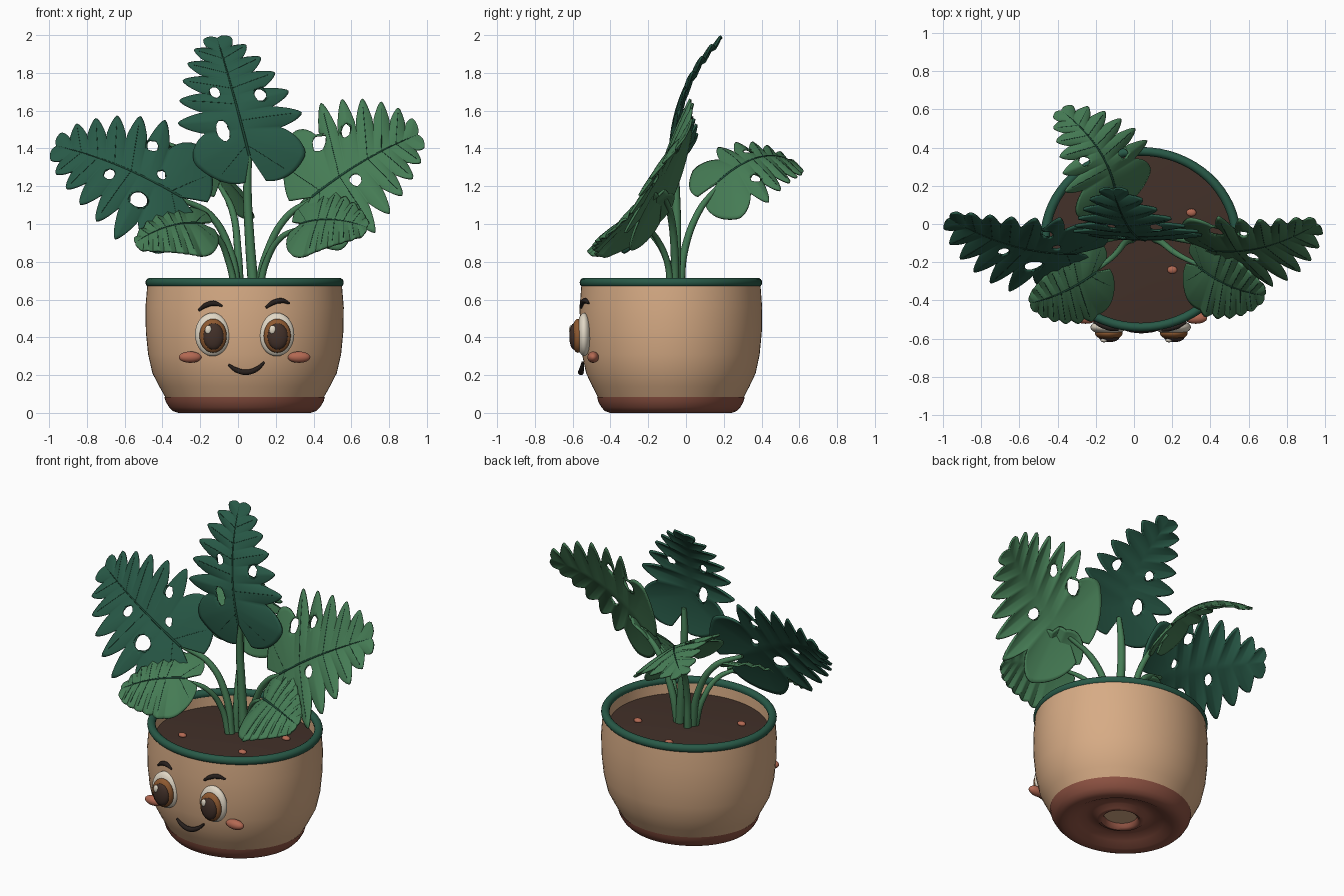
import bpy, bmesh
from math import sin, cos, pi, radians
from mathutils import Vector

if "Cube" in bpy.data.objects:
    bpy.data.objects.remove(bpy.data.objects["Cube"])


def material(name, *rgb):
    m = bpy.data.materials.new(name)
    m.use_nodes = True
    m.diffuse_color = (*rgb, 1)
    bsdf = next(n for n in m.node_tree.nodes if n.type == "BSDF_PRINCIPLED")
    bsdf.inputs["Base Color"].default_value = (*rgb, 1)
    bsdf.inputs["Roughness"].default_value = 0.7
    return m


TAN = material("tan clay", 0.68, 0.41, 0.235)
TERRA = material("terracotta", 0.27, 0.085, 0.055)
CORAL = material("coral", 0.45, 0.14, 0.085)
DEEP = material("deep green", 0.021, 0.1, 0.063)
LEAF = material("leaf green", 0.06, 0.2, 0.09)
VEIN = material("vein green", 0.012, 0.06, 0.035)
SOIL = material("dark brown", 0.055, 0.03, 0.022)
WHITE = material("eye white", 0.75, 0.68, 0.56)
IRIS = material("iris brown", 0.27, 0.1, 0.03)
INK = material("ink", 0.02, 0.014, 0.012)

PX, PY, SQUASH = 0.035, -0.08, 0.92     # pot centre and depth ratio


def finish(bm, name, mat, angle=40):
    mesh = bpy.data.meshes.new(name)
    bm.to_mesh(mesh)
    bm.free()
    ob = bpy.data.objects.new(name, mesh)
    bpy.context.collection.objects.link(ob)
    mesh.materials.append(mat)
    for o in bpy.context.selected_objects:
        o.select_set(False)
    ob.select_set(True)
    bpy.context.view_layer.objects.active = ob
    bpy.ops.object.shade_smooth_by_angle(angle=radians(angle))
    return ob


def lathe(name, profile, mat, steps=64):
    bm = bmesh.new()
    vs = [bm.verts.new((r, 0, z)) for r, z in profile]
    es = [bm.edges.new(p) for p in zip(vs, vs[1:])]
    bmesh.ops.spin(bm, geom=vs + es, axis=(0, 0, 1), cent=(0, 0, 0), angle=2 * pi, steps=steps)
    bmesh.ops.remove_doubles(bm, verts=bm.verts, dist=0.0005)
    for v in bm.verts:
        v.co = (PX + v.co.x, PY + v.co.y * SQUASH, v.co.z)
    bmesh.ops.recalc_face_normals(bm, faces=bm.faces)
    return finish(bm, name, mat, 50)


def ball(name, centre, size, mat):
    bm = bmesh.new()
    bmesh.ops.create_uvsphere(bm, u_segments=32, v_segments=16, radius=1)
    for v in bm.verts:
        v.co = Vector(centre) + Vector([a * b for a, b in zip(v.co, size)])
    return finish(bm, name, mat, 80)


def tubes(name, paths, radius, mat, taper=None):
    """One curve object; each path is a smooth tube, optionally thinned at its ends."""
    cu = bpy.data.curves.new(name, "CURVE")
    cu.dimensions = "3D"
    cu.bevel_depth, cu.bevel_resolution, cu.use_fill_caps = radius, 3, True
    cu.resolution_u = 8
    for path in paths:
        sp = cu.splines.new("BEZIER")
        sp.bezier_points.add(len(path) - 1)
        for i, (bp, p) in enumerate(zip(sp.bezier_points, path)):
            bp.co = p
            bp.handle_left_type = bp.handle_right_type = "AUTO"
            if taper:
                bp.radius = taper[i]
    cu.materials.append(mat)
    ob = bpy.data.objects.new(name, cu)
    bpy.context.collection.objects.link(ob)
    return ob


# Pot, foot with drain hole, rim and soil
lathe("pot_body", [(0.3, 0.085), (0.418, 0.08), (0.452, 0.14), (0.488, 0.21), (0.511, 0.31),
                   (0.523, 0.43), (0.525, 0.56), (0.515, 0.68), (0.48, 0.685), (0.475, 0.6)], TAN)
lathe("pot_foot", [(0.425, 0.085), (0.418, 0.06), (0.4, 0.03), (0.38, 0.01), (0.35, 0), (0.31, 0.005),
                   (0.26, 0.03), (0.21, 0.05), (0.165, 0.05), (0.14, 0.03), (0.12, 0.025),
                   (0.105, 0.035), (0.1, 0.06), (0.1, 0.1)], TERRA)
lathe("drain_plate", [(0, 0.06), (0.105, 0.06), (0.105, 0.08), (0, 0.08)], TAN)
lathe("pot_rim", [(0.5 + 0.025 * cos(a * pi / 8), 0.69 + 0.025 * sin(a * pi / 8)) for a in range(17)], DEEP)
lathe("soil", [(0, 0.635), (0.25, 0.63), (0.48, 0.615)], SOIL)
for x, y in ((-0.02, 0.2), (0.2, -0.24), (-0.22, -0.25), (0.3, 0.06)):
    ball("pebble", (x, y, 0.632), (0.026, 0.02, 0.014), CORAL)


# Face
def on_pot(x, z, lift=0.0, r=0.52):
    return Vector((x, PY - SQUASH * (r * r - (x - PX) ** 2) ** 0.5 - lift, z))


for side, tag in ((-1, "right"), (1, "left")):
    ex = PX + side * 0.17
    ball(tag + "_eye_white", (ex, -0.54, 0.415), (0.093, 0.04, 0.115), WHITE)
    ball(tag + "_iris", (ex + 0.003, -0.572, 0.408), (0.072, 0.035, 0.09), IRIS)
    ball(tag + "_pupil", (ex + 0.005, -0.592, 0.405), (0.054, 0.026, 0.07), SOIL)
    ball(tag + "_eye_glint", (ex - 0.022, -0.608, 0.44), (0.018, 0.011, 0.024), WHITE)
    ball(tag + "_cheek", (PX + side * 0.288, -0.492, 0.295), (0.06, 0.03, 0.03), CORAL)
    bx, bz = PX + side * 0.178, 0.575 + side * 0.007
    brow = [(-0.065, -0.025), (-0.03, 0.0), (0.015, 0.012), (0.06, -0.002)]
    tubes(tag + "_brow", [[on_pot(bx + a, bz + b, 0.01) for a, b in brow]], 0.013, INK, (0.5, 1, 1.1, 0.4))
mouth = [(-0.05, 0.255), (-0.01, 0.228), (0.04, 0.215), (0.095, 0.23), (0.14, 0.268)]
tubes("mouth", [[on_pot(x, z, 0.012, 0.505) for x, z in mouth]], 0.013, INK, (0.5, 1, 1.2, 1, 0.5))


# Leaves: a fan of ribs along a midrib, with notched edges and holes
def make_leaf(name, mat, base, tip, up, down, bend, depth, holes=(), droop=0.04, fingers=6):
    B, Vp, Vm = Vector(base), Vector(up), Vector(down)
    U = Vector(tip) - B
    N = U.cross(Vp - Vm).normalized()
    if N.dot(Vector((0, -1, 1))) < 0:
        N = -N

    def rib(s):
        """Direction, length and notch amount of the rib starting at s."""
        if s < 0.2:
            angle, length = 158 - 64 * s / 0.2, 0.42 + 0.58 * sin(pi / 2 * s / 0.2)
        else:
            k = (s - 0.2) / 0.8
            angle, length = 94 - 40 * k, 0.03 + 0.97 * (1 - k) ** 0.62
        x = (s - 0.2) / 0.8 * fingers
        near = round(x)
        e = max(0, 1 - 2 * abs(x - near)) if 0 <= near < fingers else 0
        return radians(angle), length * (1 - depth * e ** 1.5), e

    def flat(s, t):
        a, r, e = rib(s)
        return s + 0.48 * r * t * cos(a), r * t * sin(a), -0.018 * e * abs(t)

    def place(u, v, ripple, lift=0.0):
        arch = bend * 4 * u * (1 - u)
        return (B + U * u + (Vp if v > 0 else Vm) * abs(v)
                + N * (arch - droop * v * v + ripple + lift))

    rows, cols = 120, 14
    bm = bmesh.new()
    grid, inside = [], set()
    for i in range(rows + 1):
        row = []
        for j in range(-cols, cols + 1):
            u, v, rp = flat(i / rows, abs(j) / cols)
            v = v if j >= 0 else -v
            hit = False
            for hu, hv, ru, rv in holes:
                d = (((u - hu) / ru) ** 2 + ((v - hv) / rv) ** 2) ** 0.5
                if d < 1:                   # pull hole vertices onto the ellipse
                    d = max(d, 0.01)
                    u, v, hit = hu + (u - hu) / d, hv + (v - hv) / d, True
            vert = bm.verts.new(place(u, v, rp))
            if hit:
                inside.add(vert)
            row.append(vert)
        grid.append(row)
    for r0, r1 in zip(grid, grid[1:]):
        for j in range(2 * cols):
            quad = (r0[j], r0[j + 1], r1[j + 1], r1[j])
            if not all(q in inside for q in quad):
                bm.faces.new(quad)
    bmesh.ops.delete(bm, geom=[v for v in bm.verts if not v.link_faces], context="VERTS")
    bmesh.ops.recalc_face_normals(bm, faces=bm.faces)
    ob = finish(bm, name, mat, 60)
    sol = ob.modifiers.new("thickness", "SOLIDIFY")
    sol.thickness, sol.offset = 0.012, 0

    # Veins along the midrib and down the middle of each finger
    mid = [place(k / 10, 0, 0, 0.004) for k in range(10)] + [place(0.98, 0, 0, 0.004)]
    tubes(name + "_midrib", [mid], 0.0075, VEIN, [1 - 0.06 * k for k in range(11)])
    sides = []
    for s in [0.08] + [0.2 + 0.8 * (k + 0.5) / fingers for k in range(fingers - 1)]:
        for sign in (1, -1):
            pts = [flat(s, t * 0.17) for t in range(6)]
            if not any(((u - h[0]) / h[2]) ** 2 + ((sign * v - h[1]) / h[3]) ** 2 < 1
                       for u, v, rp in pts for h in holes):
                sides.append([place(u, sign * v, rp, 0.005) for u, v, rp in pts])
    tubes(name + "_side_veins", sides, 0.002, VEIN)


make_leaf("centre_leaf", DEEP, (0.06, -0.08, 1.36), (-0.11, 0.18, 1.98), (0.34, 0.0, 0.06), (-0.35, 0.0, 0.0),
          0.07, 0.42, [(0.5, -0.27, 0.05, 0.08), (0.45, 0.4, 0.06, 0.09), (0.19, -0.3, 0.085, 0.1)], 0.03)
make_leaf("right_leaf", DEEP, (-0.30, -0.15, 1.14), (-0.96, 0.03, 1.41), (0.09, 0.15, 0.35), (-0.19, -0.25, -0.31),
          0.06, 0.42, [(0.25, -0.32, 0.07, 0.11), (0.18, 0.16, 0.04, 0.07),
                       (0.3, 0.5, 0.05, 0.09), (0.53, -0.16, 0.04, 0.08)])
make_leaf("left_leaf", LEAF, (0.39, -0.13, 1.14), (0.95, 0.0, 1.47), (-0.1, 0.15, 0.43), (0.2, -0.23, -0.29),
          0.06, 0.42, [(0.17, 0.53, 0.07, 0.11), (0.41, 0.46, 0.05, 0.08), (0.36, -0.17, 0.05, 0.09)])
make_leaf("back_leaf", LEAF, (-0.1, 0.17, 1.22), (-0.38, 0.59, 1.31), (0.23, 0.16, -0.17), (-0.22, -0.12, 0.13),
          0.1, 0.42, [(0.3, 0.4, 0.06, 0.1), (0.45, -0.35, 0.06, 0.1)])
make_leaf("small_right_leaf", LEAF, (-0.2, -0.25, 1.0), (-0.54, -0.41, 0.9), (-0.04, 0.17, 0.13),
          (0.07, -0.23, -0.14), 0.04, 0.08)
make_leaf("small_left_leaf", LEAF, (0.34, -0.22, 1.0), (0.68, -0.37, 0.98), (0.04, 0.15, 0.2),
          (-0.06, -0.24, -0.16), 0.04, 0.08)

# Stems: root, bends, back of the leaf base
stems = {
    "centre": (0.025, [(0.085, -0.06, 0.62), (0.06, -0.05, 0.95), (0.05, -0.055, 1.2), (0.06, -0.065, 1.37)]),
    "right": (0.021, [(0.0, -0.07, 0.62), (-0.04, -0.06, 0.85), (-0.15, -0.08, 1.05), (-0.31, -0.13, 1.135)]),
    "left": (0.021, [(0.1, -0.06, 0.62), (0.15, -0.06, 0.84), (0.26, -0.08, 1.04), (0.4, -0.11, 1.135)]),
    "back": (0.02, [(0.01, -0.03, 0.62), (0.0, -0.01, 0.85), (-0.03, 0.07, 1.07), (-0.1, 0.18, 1.21)]),
    "small_right": (0.017, [(-0.01, -0.08, 0.62), (-0.05, -0.1, 0.8), (-0.11, -0.17, 0.93), (-0.21, -0.25, 0.985)]),
    "small_left": (0.017, [(0.11, -0.08, 0.62), (0.15, -0.1, 0.8), (0.23, -0.16, 0.93), (0.35, -0.22, 0.985)]),
}
for tag, (radius, path) in stems.items():
    tubes(tag + "_stem", [path], radius, LEAF, (1.15, 1, 0.9, 0.6))
